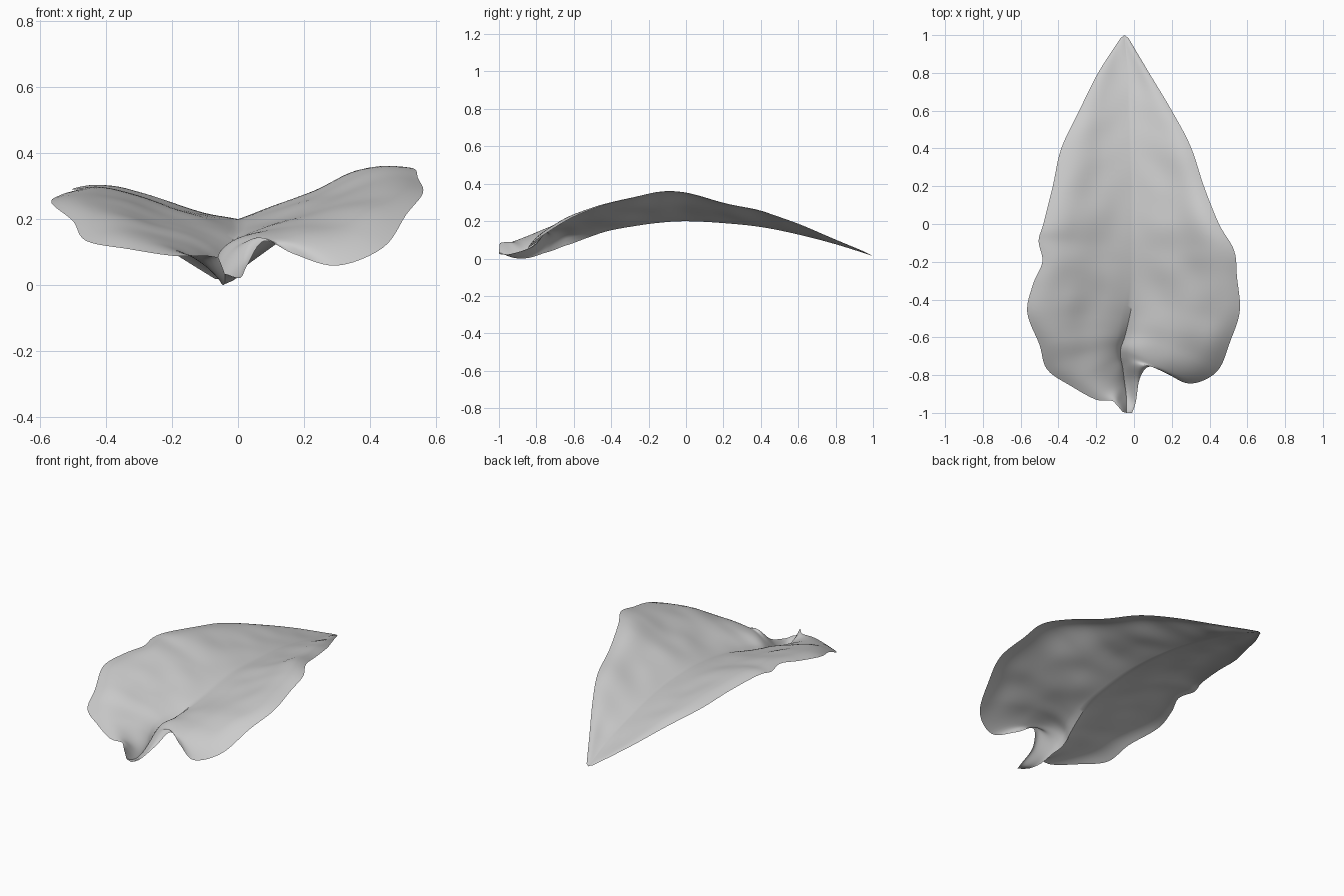
import bpy
import bmesh
import math
from mathutils import Vector, noise

cube = bpy.data.objects.get("Cube")
if cube:
    bpy.data.objects.remove(cube, do_unlink=True)

# Matching stations, from the tip of the leaf down to the stem
RIB = [(-.05, 1, .02), (-.03, .8, .083), (-.02, .6, .135), (-.01, .4, .175), (0, .2, .196),
       (0, 0, .206), (0, -.15, .197), (0, -.3, .176), (-.01, -.42, .153), (-.03, -.52, .12),
       (-.05, -.6, .09), (-.07, -.66, .07), (-.07, -.71, .05), (-.06, -.76, .035),
       (-.05, -.84, .01), (-.04, -.92, .01), (-.04, -1, .04)]
LEFT_RIM = [(-.03, .985, .025), (.08, .8, .105), (.2, .6, .19), (.3, .41, .255), (.37, .2, .3),
            (.45, 0, .355), (.53, -.14, .36), (.545, -.28, .33), (.56, -.46, .285),
            (.51, -.62, .22), (.44, -.78, .12), (.3, -.845, .065), (.17, -.79, .1),
            (.08, -.755, .14), (.03, -.82, .07), (.01, -.94, .03), (-.01, -1, .03)]
RIGHT_RIM = [(-.07, .985, .025), (-.19, .8, .1), (-.29, .6, .17), (-.385, .4, .23), (-.43, .2, .27),
             (-.48, 0, .3), (-.505, -.09, .295), (-.485, -.2, .295), (-.535, -.32, .28),
             (-.565, -.47, .255), (-.5, -.64, .2), (-.46, -.77, .14), (-.33, -.86, .115),
             (-.2, -.93, .095), (-.12, -.935, .095), (-.09, -.96, .095), (-.06, -.995, .09)]
STEPS = 6     # rows per station
COLUMNS = 24  # columns per half


def smooth_path(points):
    """Catmull-Rom curve through the points."""
    pts = [Vector(p) for p in points]
    path = []
    for i in range(len(pts) - 1):
        a, b, c, d = pts[max(i - 1, 0)], pts[i], pts[i + 1], pts[min(i + 2, len(pts) - 1)]
        for k in range(STEPS):
            t = k / STEPS
            path.append(b + (c - a) * t / 2 + (a * 2 - b * 5 + c * 4 - d) * t * t / 2
                        + (b * 3 - a - c * 3 + d) * t ** 3 / 2)
    return path + [pts[-1]]


def half_row(rib, rim, swell, lobe_swell):
    """Points from the rib to the rim: a swell inside the rim, plus a steep one beside the rib."""
    row = []
    for k in range(1, COLUMNS + 1):
        s = k / COLUMNS
        p = rib.lerp(rim, s)
        steep = lobe_swell * math.sin(math.pi * s ** .6)
        p.z += swell * math.sin(math.pi * s ** 2.6) + steep
        p.y += steep * .4
        p.z += .01 * math.sin(math.pi * s) * noise.noise(Vector((p.x * 6, p.y * 6, 0)))
        row.append(p)
    return row


# Leaf blade: a folded sheet spanning rim, rib and rim
bm = bmesh.new()
rows = []
paths = list(zip(smooth_path(RIB), smooth_path(LEFT_RIM), smooth_path(RIGHT_RIM)))
for i, (rib, left, right) in enumerate(paths):
    station = i / STEPS
    lobe = math.exp(-((station - 10.8) / 2.1) ** 2)
    swell = .028 * min(station / 5, 1) * min((len(RIB) - 1 - station) / 6, 1)
    row = half_row(rib, right, swell, .055 * lobe)[::-1] + [rib]
    row += half_row(rib, left, swell, .085 * lobe)
    rows.append([bm.verts.new(p) for p in row])
for upper, lower in zip(rows, rows[1:]):
    for k in range(len(upper) - 1):
        bm.faces.new((upper[k], lower[k], lower[k + 1], upper[k + 1]))
bmesh.ops.remove_doubles(bm, verts=bm.verts, dist=.0005)

# Rest the sheet on the ground
lowest = min(v.co.z for v in bm.verts)
bmesh.ops.translate(bm, verts=bm.verts, vec=(0, 0, -lowest))
mesh = bpy.data.meshes.new("leaf_blade")
bm.to_mesh(mesh)
bm.free()
leaf = bpy.data.objects.new("leaf_blade", mesh)
bpy.context.collection.objects.link(leaf)

# Pale grey material
grey = bpy.data.materials.new("pale_grey")
grey.use_nodes = True
colour = (.6, .6, .6, 1)
grey.diffuse_color = colour
grey.node_tree.nodes["Principled BSDF"].inputs["Base Color"].default_value = colour
mesh.materials.append(grey)

bpy.context.view_layer.objects.active = leaf
leaf.select_set(True)
bpy.ops.object.shade_smooth_by_angle(angle=math.radians(50))
